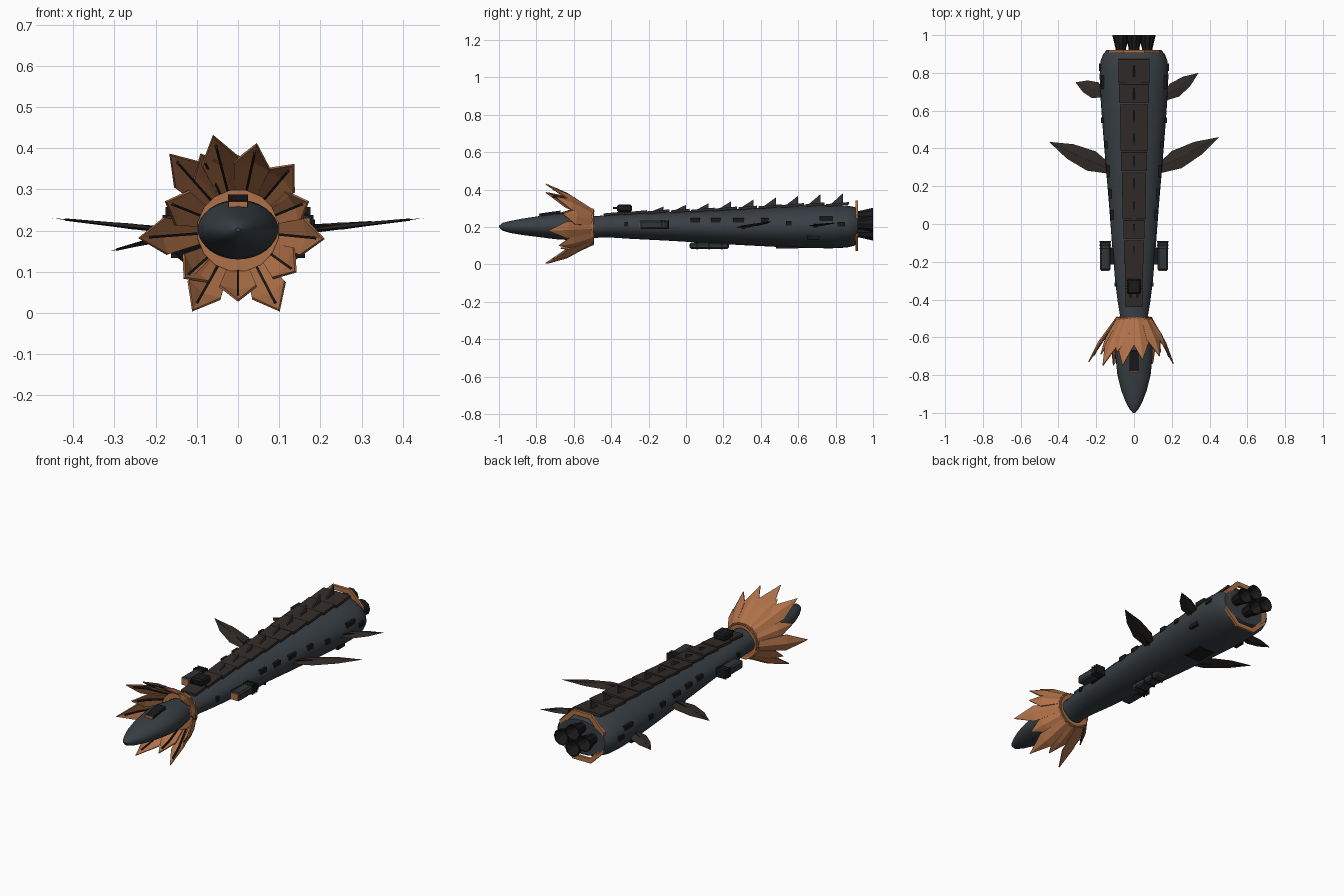
import bpy, bmesh, math
from mathutils import Vector, Matrix

if "Cube" in bpy.data.objects:
    bpy.data.objects.remove(bpy.data.objects["Cube"])

def mat(name, c):
    m = bpy.data.materials.new(name)
    m.diffuse_color = (*c, 1)
    m.use_nodes = True
    m.node_tree.nodes["Principled BSDF"].inputs["Base Color"].default_value = m.diffuse_color
    return m

HULL = mat("hull_grey", (0.04, 0.05, 0.058))
COPPER = mat("copper", (0.43, 0.165, 0.065))
PLATE = mat("plate_brown", (0.032, 0.025, 0.021))
DARK = mat("dark", (0.01, 0.01, 0.01))
GREY = mat("pod_grey", (0.03, 0.035, 0.04))

def make(name, verts, faces, m, smooth=False):
    me = bpy.data.meshes.new(name)
    me.from_pydata([tuple(v) for v in verts], [], faces)
    bm = bmesh.new()
    bm.from_mesh(me)
    bmesh.ops.recalc_face_normals(bm, faces=bm.faces)
    bm.to_mesh(me)
    bm.free()
    me.materials.append(m)
    o = bpy.data.objects.new(name, me)
    bpy.context.collection.objects.link(o)
    if smooth:
        bpy.context.view_layer.objects.active = o
        o.select_set(True)
        bpy.ops.object.shade_smooth_by_angle(angle=math.radians(35))
        o.select_set(False)
    return o

def box(name, c, s, m, tilt=0.0, bevel=0.0):
    rot = Matrix.Rotation(tilt, 3, 'X')
    v = [Vector(c) + rot @ Vector((x * s[0] / 2, y * s[1] / 2, z * s[2] / 2))
         for x in (-1, 1) for y in (-1, 1) for z in (-1, 1)]
    f = [(0, 1, 3, 2), (4, 6, 7, 5), (0, 4, 5, 1), (2, 3, 7, 6), (0, 2, 6, 4), (1, 5, 7, 3)]
    o = make(name, v, f, m)
    if bevel:
        b = o.modifiers.new("bevel", 'BEVEL')
        b.width, b.segments = bevel, 1
    return o

def loft(name, rings, n, m, smooth=True, closed=False, turn=0.0):
    """rings: (y, centre x, centre z, half width, half height)"""
    v = [(cx + rx * math.cos(a), y, cz + rz * math.sin(a))
         for y, cx, cz, rx, rz in rings
         for a in [turn + 2 * math.pi * k / n for k in range(n)]]
    k = len(rings)
    f = [(i * n + j, i * n + (j + 1) % n, (i + 1) % k * n + (j + 1) % n, (i + 1) % k * n + j)
         for i in range(k if closed else k - 1) for j in range(n)]
    if not closed:
        f += [tuple(range(n)), tuple(range((k - 1) * n, k * n))]
    return make(name, v, f, m, smooth)

# Hull profile: y, half width, bottom z, top z
PROFILE = [(-1, .006, .198, .206), (-.98, .024, .18, .222), (-.94, .045, .168, .232),
           (-.88, .068, .158, .244), (-.8, .088, .148, .256), (-.7, .098, .135, .272),
           (-.62, .096, .13, .275), (-.55, .08, .135, .265), (-.48, .075, .142, .258),
           (-.42, .085, .145, .264), (-.3, .1, .137, .272), (-.1, .117, .127, .28),
           (.1, .132, .115, .287), (.3, .149, .103, .297), (.5, .165, .093, .308),
           (.65, .176, .087, .315), (.78, .182, .086, .318), (.86, .178, .09, .315),
           (.9, .163, .1, .307), (.92, .145, .11, .298)]

def hull_at(y):
    for a, b in zip(PROFILE, PROFILE[1:]):
        if a[0] <= y <= b[0]:
            t = (y - a[0]) / (b[0] - a[0])
            return [a[i] + t * (b[i] - a[i]) for i in (1, 2, 3)]

loft("hull", [(y, 0, (lo + hi) / 2, w, (hi - lo) / 2) for y, w, lo, hi in PROFILE], 32, HULL)

# Copper collar at the neck and octagonal ring at the stern
def ring(name, y0, y1, cz, r_in, r_out, n):
    loft(name, [(y0, 0, cz, r_in, r_in), (y0, 0, cz, r_out, r_out),
                (y1, 0, cz, r_out, r_out), (y1, 0, cz, r_in, r_in)],
         n, COPPER, False, True, math.pi / n)
ring("neck_collar", -.53, -.495, .2, .07, .1, 16)
ring("stern_ring", .905, .92, .207, .12, .147, 8)

# Petals of the frill: tip x, z, y
TIPS = [(-.06, .43, -.75), (.045, .41, -.72), (.135, .36, -.7), (.17, .27, -.66),
        (.208, .18, -.74), (.14, .1, -.68), (.1, .006, -.74), (0, .03, -.7),
        (-.11, .006, -.75), (-.13, .085, -.67), (-.24, .182, -.73), (-.175, .27, -.69),
        (-.165, .385, -.75), (-.09, .385, -.68)]
for i, (tx, tz, ty) in enumerate(TIPS):
    tip = Vector((tx, ty, tz))
    d = Vector((tx, 0, tz - .2)).normalized()
    base = Vector((0, -.495, .2)) + d * .085
    side = d.cross(Vector((0, 1, 0)))
    axis = tip - base
    out = side.cross(axis).normalized()
    if out.dot(d) < 0:
        out = -out
    mid = base + axis * .58
    pts = [base - side * .024, base + out * .006, base + side * .024,
           mid + side * .045, tip, mid - side * .045, mid + out * .014]
    o = make("petal_%d" % i, pts, [(0, 1, 6, 5), (1, 2, 3, 6), (6, 3, 4), (5, 6, 4)], COPPER)
    s = o.modifiers.new("thickness", 'SOLIDIFY')
    s.thickness, s.offset = .006, 0
    # dark rib along the inner face
    a, c, e = base + axis * .1 + out * .004, mid + out * .008, base + axis * .84
    w, h = side * .003, out * .008
    rib = [p + q for p in (a, c, e) for q in (-w - h, w - h, w + h * .2, h * .2 - w)]
    make("petal_rib_%d" % i, rib,
         [(r * 4 + k, r * 4 + (k + 1) % 4, r * 4 + 4 + (k + 1) % 4, r * 4 + 4 + k)
          for r in (0, 1) for k in range(4)] + [(0, 1, 2, 3), (8, 9, 10, 11)], DARK)

# Overlapping back plates, each with a thin triangular crest
for i in range(11):
    y = -.39 + .12 * i
    w, lo, top = hull_at(y)
    wide = .09 + .0075 * i
    box("back_plate_%d" % i, (0, y, top + .004), (wide, .125 if i % 3 else .1, .014), PLATE, .09)
    if i > 1:
        h = .022 + .0042 * (i - 1)
        yb, zb = y + .03, top + .005
        make("crest_%d" % i, [(x, *p) for x in (-.004, .004) for p in
                              ((yb - .065, zb), (yb, zb), (yb, zb + h))],
             [(0, 1, 2), (3, 5, 4), (0, 3, 4, 1), (1, 4, 5, 2), (2, 5, 3, 0)], GREY)

# Leaf-shaped side fins: root point, tip point, half width
def fin(name, root, tip, half):
    r, t = Vector(root), Vector(tip)
    ax = t - r
    s = Vector((-ax.y, ax.x, 0)).normalized() * half
    up = Vector((0, 0, .007))
    rim = [r - s * .45, r + ax * .3 - s, r + ax * .65 - s * .75, t,
           r + ax * .65 + s * .75, r + ax * .3 + s, r + s * .45]
    m = r + ax * .4
    f = []
    for k in range(7):
        f += [(k, (k + 1) % 7, 7), ((k + 1) % 7, k, 8)]
    make(name, rim + [m + up, m - up], f, PLATE)
    make(name + "_rib", [r + up * 1.3, r + ax * .9 + up * .4, r + ax * .9 - up * .4, r - up * 1.3,
                         r + up * 1.3 + s * .06, r + ax * .9 + up * .4 + s * .06,
                         r + ax * .9 - up * .4 + s * .06, r - up * 1.3 + s * .06],
         [(0, 1, 2, 3), (4, 7, 6, 5), (0, 4, 5, 1), (1, 5, 6, 2), (2, 6, 7, 3), (3, 7, 4, 0)], DARK)
fin("large_fin_right", (.13, .29, .197), (.45, .46, .23), .052)
fin("large_fin_left", (-.13, .29, .197), (-.45, .435, .23), .056)
fin("small_fin_right", (.16, .67, .205), (.342, .8, .222), .042)
fin("small_fin_left", (-.16, .69, .188), (-.31, .75, .15), .045)

# Engine bells, hollow at the back
for i, (x, z) in enumerate([(-.07, .215), (.07, .215), (0, .17), (0, .26)]):
    loft("engine_%d" % i, [(.9, x, z, .028, .028), (.93, x, z, .028, .028), (1, x, z, .045, .045),
                           (1, x, z, .039, .039), (.935, x, z, .018, .018)], 10, DARK, False)

# Side and belly pods
for sx, side in ((-1, "left"), (1, "right")):
    box("side_pod_" + side, (sx * .152, -.17, .213), (.056, .155, .046), GREY, 0, .008)
    box("side_pod_front_" + side, (sx * .152, -.246, .213), (.046, .008, .036), COPPER)
    box("side_pod_strut_" + side, (sx * .115, -.17, .21), (.05, .09, .025), DARK)
    for k in range(3):
        box("side_pod_band_%s_%d" % (side, k), (sx * .153, -.13 + .018 * k, .213),
            (.06, .007, .05), DARK)
    # hatches along the flank
    for k, (y, l, z) in enumerate([(-.32, .02, .215), (.05, .05, .235), (.16, .05, .235),
                                   (.28, .06, .235), (.42, .04, .235), (.55, .03, .22),
                                   (.75, .07, .245), (.83, .04, .215), (.68, .06, .145)]):
        w, lo, hi = hull_at(y)
        q = (z - (lo + hi) / 2) / ((hi - lo) / 2)
        box("hatch_%s_%d" % (side, k), (sx * w * math.sqrt(1 - q * q), y, z), (.016, l, .024), DARK)
box("belly_pod", (0, .125, .1), (.07, .21, .034), GREY, 0, .008)
box("belly_pod_strut", (0, .125, .12), (.04, .14, .03), DARK)
for k in range(3):
    box("belly_pod_band_%d" % k, (0, .06 + .065 * k, .1), (.075, .008, .038), DARK)
box("belly_hatch", (0, .54, .092), (.1, .12, .012), DARK)

# Turret on the back and sensor housing on the head
box("turret", (0, -.33, .3), (.076, .08, .038), DARK, 0, .008)
box("turret_base", (0, -.33, .278), (.05, .06, .03), GREY)
for x in (-.018, .018):
    box("turret_barrel", (x, -.375, .302), (.01, .03, .01), DARK)
box("head_housing", (0, -.725, .268), (.048, .11, .024), DARK, .14)
box("head_housing_front", (0, -.782, .262), (.046, .008, .018), COPPER)
